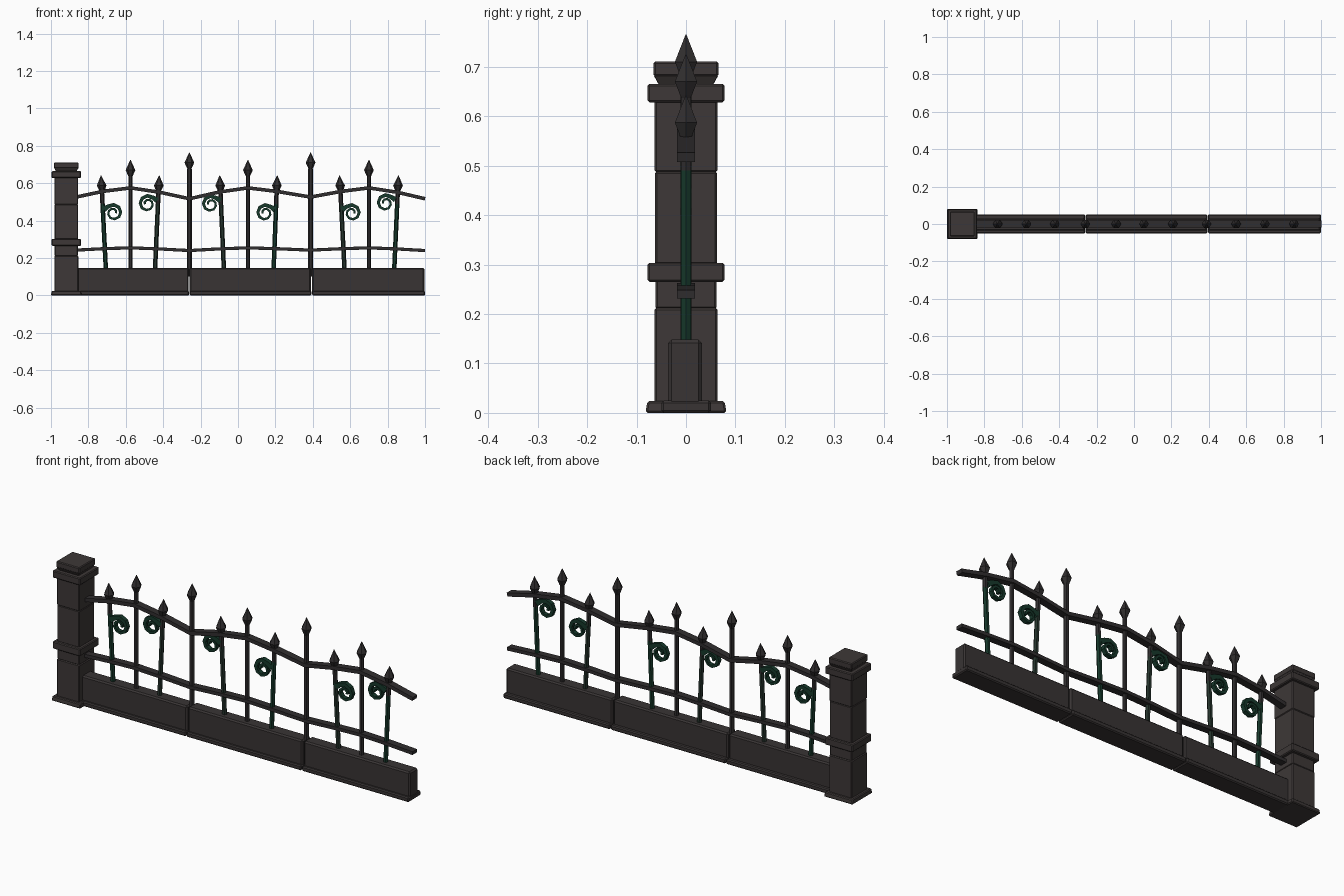
import bpy, bmesh, math
from mathutils import Vector

if "Cube" in bpy.data.objects:
    bpy.data.objects.remove(bpy.data.objects["Cube"])


def material(name, rgb):
    m = bpy.data.materials.new(name)
    m.diffuse_color = (*rgb, 1)
    m.use_nodes = True
    m.node_tree.nodes["Principled BSDF"].inputs["Base Color"].default_value = m.diffuse_color
    return m


STONE = material("dark stone", (0.047, 0.039, 0.038))
WALL = material("wall stone", (0.040, 0.034, 0.034))
IRON = material("dark iron", (0.030, 0.027, 0.028))
GREEN = material("verdigris green", (0.008, 0.040, 0.024))
MOSSY = material("mossy iron", (0.018, 0.033, 0.025))


def finish(bm, name, *mats):
    bmesh.ops.recalc_face_normals(bm, faces=bm.faces)
    mesh = bpy.data.meshes.new(name)
    bm.to_mesh(mesh)
    bm.free()
    ob = bpy.data.objects.new(name, mesh)
    for m in mats:
        mesh.materials.append(m)
    bpy.context.collection.objects.link(ob)
    return ob


def loft(name, rings, *mats):
    """Skin a list of equal-sized rings of points and cap both ends."""
    bm = bmesh.new()
    vs = [[bm.verts.new(p) for p in r] for r in rings]
    n = len(rings[0])
    for a, b in zip(vs, vs[1:]):
        for i in range(n):
            j = (i + 1) % n
            bm.faces.new((a[i], a[j], b[j], b[i]))
    bm.faces.new(vs[0])
    bm.faces.new(vs[-1])
    return finish(bm, name, *mats)


def block(name, x0, x1, y0, y1, z0, z1, mat, bevel=0.004, top=None):
    """Chamfered stone block; top = inset of the upper face."""
    t = top or 0
    rings = [[(x0 + s, y0 + s, z), (x1 - s, y0 + s, z), (x1 - s, y1 - s, z), (x0 + s, y1 - s, z)]
             for s, z in ((0, z0), (t, z1))]
    ob = loft(name, rings, mat)
    mod = ob.modifiers.new("chamfer", "BEVEL")
    mod.width, mod.segments = bevel, 1
    return ob


def ribbon(name, pts, widths, depth, mat):
    """Flat bar following a path in the XZ plane."""
    P = [Vector((x, 0, z)) for x, z in pts]
    rings = []
    for i, p in enumerate(P):
        t = (P[min(i + 1, len(P) - 1)] - P[max(i - 1, 0)]).normalized()
        n = Vector((-t.z, 0, t.x)) * widths[i] / 2
        d = Vector((0, depth, 0))
        rings.append([p + n - d, p + n + d, p - n + d, p - n - d])
    return loft(name, rings, mat)


# Stone pillar: footing, shaft stones, bands and cap
CX = -0.918


def pillar_stone(name, half, z0, z1, top=0, bevel=0.004):
    block(name, CX - half, CX + half, -half, half, z0, z1, STONE, bevel, top)


pillar_stone("pillar_footing", 0.082, 0, 0.024, 0.004)
pillar_stone("pillar_shaft_bottom", 0.064, 0.02, 0.212)
pillar_stone("pillar_shaft_low", 0.062, 0.210, 0.27)
pillar_stone("pillar_band_low", 0.078, 0.265, 0.303)
pillar_stone("pillar_shaft_middle", 0.063, 0.30, 0.488)
pillar_stone("pillar_shaft_top", 0.0635, 0.486, 0.632)
pillar_stone("pillar_band_high", 0.078, 0.628, 0.665)
pillar_stone("pillar_cap_neck", 0.053, 0.66, 0.682, -0.012, 0.001)
pillar_stone("pillar_cap", 0.066, 0.68, 0.711)

# Low wall in three lengths, each with a plinth
for i, (a, b) in enumerate([(-0.87, -0.264), (-0.258, 0.389), (0.396, 0.997)]):
    block(f"wall_block_{i + 1}", a, b, -0.036, 0.032, 0.015, 0.148, WALL, 0.007)
    block(f"wall_plinth_{i + 1}", a, b + 0.003, -0.050, 0.051, 0, 0.025, WALL, 0.005)

# Two wavy rails
XS = [-0.87, -0.72, -0.575, -0.42, -0.26, -0.10, 0.053, 0.21, 0.388, 0.55, 0.70, 0.85, 1.0]
TOP = [0.525, 0.557, 0.575, 0.552, 0.517, 0.553, 0.575, 0.556, 0.526, 0.556, 0.575, 0.552, 0.517]
ribbon("top_rail", list(zip(XS, TOP)), [0.019] * 13, 0.018, IRON)
LOW = [0.24 + 0.25 * (z - 0.517) for z in TOP]
ribbon("lower_rail", list(zip(XS, LOW)), [0.017] * 13, 0.018, IRON)


# Spear bars: hexagonal rod with a pointed head
def spear(name, x0, x1, z0, tip, r, moss=None):
    def ring(z, rad):
        x = x0 + (x1 - x0) * (z - z0) / (tip - z0)
        return [(x + rad * math.cos(k * math.pi / 3), rad * math.sin(k * math.pi / 3), z)
                for k in range(6)]
    rod_top = tip - 0.088
    loft(name + "_rod", [ring(z0, r), ring(0.49 if moss else 0.5, r), ring(rod_top, r)],
         IRON, moss or IRON)
    if moss:  # weathered green below the scroll
        for f in bpy.data.objects[name + "_rod"].data.polygons:
            f.material_index = 1 if f.center.z < 0.45 else 0
    loft(name + "_head", [ring(rod_top, 0.011), ring(tip - 0.082, 0.014), ring(tip - 0.055, 0.026),
                          ring(tip, 0.001)], IRON)


for i, (x, z0, tip, r) in enumerate([(-0.575, 0.12, 0.725, 0.011), (-0.26, 0.10, 0.765, 0.013),
                                     (0.053, 0.12, 0.725, 0.011), (0.388, 0.10, 0.765, 0.013),
                                     (0.70, 0.12, 0.725, 0.011)]):
    spear(f"tall_spear_{i + 1}", x, x, z0, tip, r)


# Spiral scroll; side = +1 curls to the right of its bar
def scroll(name, cx, cz, side):
    pts, widths = [(cx - side * 0.052, cz + 0.018)], [0.030]
    n = 13
    for k in range(n):
        t = k / (n - 1)
        a = math.radians(130 - 500 * t)
        rad = 0.044 - 0.030 * t ** 1.3
        pts.append((cx + side * rad * math.cos(a), cz + rad * math.sin(a)))
        widths.append(0.022 - 0.010 * min(1, 2 * t))
    ribbon(name, pts, widths, 0.011, GREEN)


# Short leaning spears, each with its scroll: foot x, tip x, scroll centre, side, colour
SHORT = [(-0.706, -0.732, -0.666, 0.442, 1, GREEN), (-0.444, -0.421, -0.484, 0.490, -1, MOSSY),
         (-0.075, -0.098, -0.146, 0.488, -1, MOSSY), (0.190, 0.210, 0.145, 0.441, -1, GREEN),
         (0.570, 0.543, 0.609, 0.441, 1, MOSSY), (0.835, 0.858, 0.789, 0.494, -1, GREEN)]
for i, (x0, x1, cx, cz, side, mat) in enumerate(SHORT):
    spear(f"short_spear_{i + 1}", x0, x1, 0.13, 0.642, 0.012, mat)
    scroll(f"scroll_{i + 1}", cx, cz, side)
